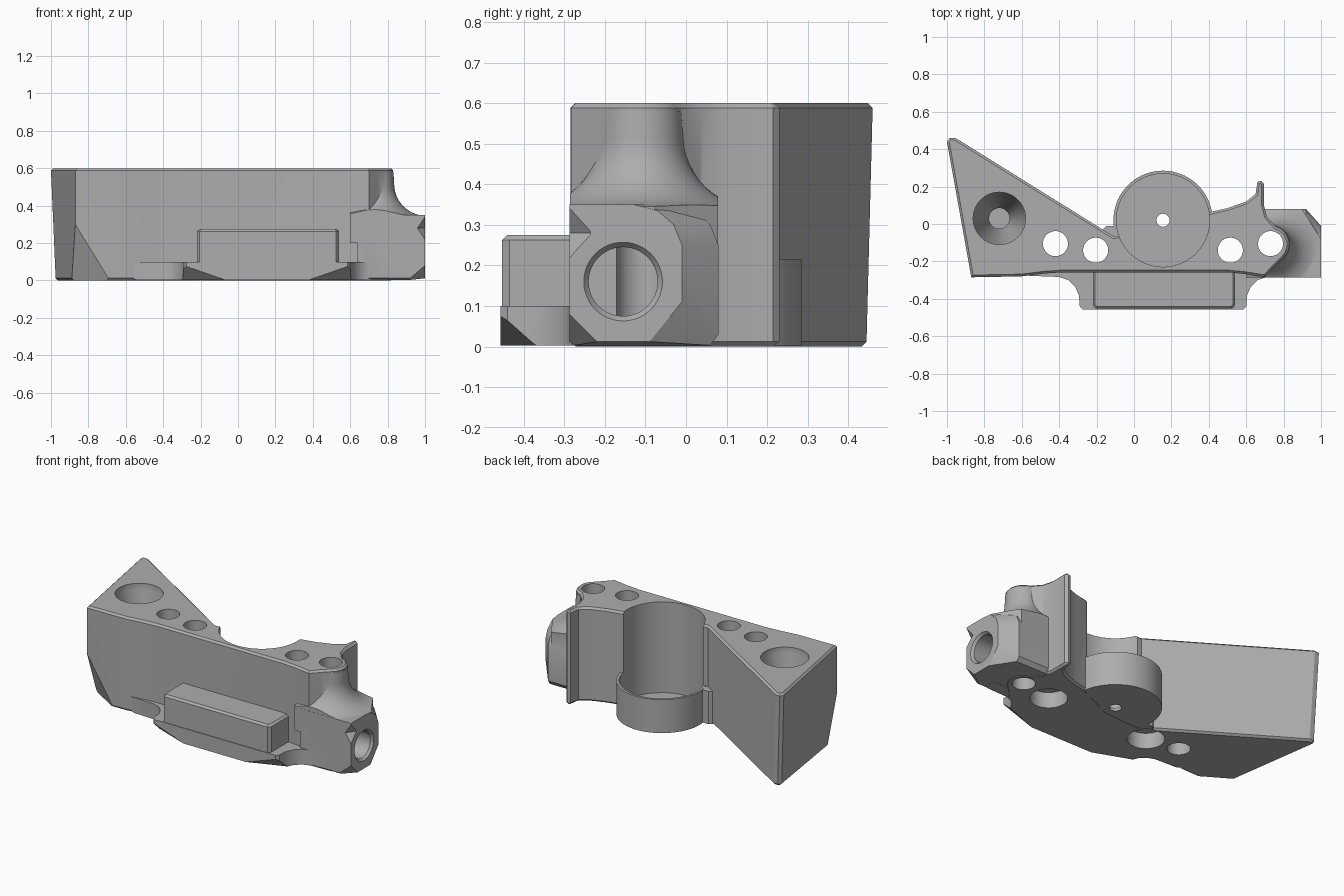
import bpy, bmesh, math
from mathutils import Vector

cube = bpy.data.objects.get("Cube")
if cube:
    bpy.data.objects.remove(cube, do_unlink=True)

grey = bpy.data.materials.new("plain grey")
grey.use_nodes = True
grey.diffuse_color = (0.42, 0.42, 0.42, 1)
grey.node_tree.nodes["Principled BSDF"].inputs["Base Color"].default_value = (0.42, 0.42, 0.42, 1)


def loft(name, rings):
    """Closed solid through rings of equal length."""
    bm = bmesh.new()
    loops = [[bm.verts.new(p) for p in ring] for ring in rings]
    n = len(loops[0])
    for a, b in zip(loops, loops[1:]):
        for i in range(n):
            j = (i + 1) % n
            bm.faces.new((a[i], a[j], b[j], b[i]))
    bm.faces.new(loops[0][::-1])
    bm.faces.new(loops[-1])
    bmesh.ops.recalc_face_normals(bm, faces=bm.faces)
    mesh = bpy.data.meshes.new(name)
    bm.to_mesh(mesh)
    bm.free()
    ob = bpy.data.objects.new(name, mesh)
    bpy.context.collection.objects.link(ob)
    mesh.materials.append(grey)
    return ob


def inset(outline, d):
    """Move a counter-clockwise outline inward by d."""
    out = []
    for i, p in enumerate(outline):
        p = Vector(p)
        e1 = (p - Vector(outline[i - 1])).normalized()
        e2 = (Vector(outline[(i + 1) % len(outline)]) - p).normalized()
        n1, n2 = Vector((-e1.y, e1.x)), Vector((-e2.y, e2.x))
        out.append(p + (n1 + n2) * d / max(0.5, 1 + n1.dot(n2)))
    return out


def prism(name, outline, z0, z1, low=0, high=0):
    """Extruded outline with chamfered bottom and top edges."""
    steps = [(low, z0)] if low else []
    steps += [(0, z0 + low), (0, z1 - high)]
    steps += [(high, z1)] if high else []
    return loft(name, [[(x, y, z) for x, y in inset(outline, d)] for d, z in steps])


def lathe(name, x, y, profile, sides=64):
    """Revolved solid about a vertical axis; profile is (radius, z)."""
    turn = [2 * math.pi * i / sides for i in range(sides)]
    return loft(name, [[(x + r * math.cos(a), y + r * math.sin(a), z) for a in turn]
                       for r, z in profile])


def combine(ob, other, operation):
    mod = ob.modifiers.new(operation, 'BOOLEAN')
    mod.operation, mod.solver, mod.object = operation, 'EXACT', other
    bpy.context.view_layer.objects.active = ob
    bpy.ops.object.modifier_apply(modifier=mod.name)
    bpy.data.objects.remove(other, do_unlink=True)


def slice_off(ob, a, b, c, inside):
    """Cut a corner along the plane a, b, c, keeping the inside point."""
    a, b, c = Vector(a), Vector(b), Vector(c)
    normal = (b - a).cross(c - a).normalized()
    if normal.dot(Vector(inside) - a) > 0:
        normal = -normal
    bm = bmesh.new()
    bm.from_mesh(ob.data)
    cut = bmesh.ops.bisect_plane(bm, geom=bm.verts[:] + bm.edges[:] + bm.faces[:],
                                 plane_co=a, plane_no=normal, clear_outer=True)
    edges = [e for e in cut["geom_cut"] if isinstance(e, bmesh.types.BMEdge)]
    bmesh.ops.holes_fill(bm, edges=edges)
    bmesh.ops.recalc_face_normals(bm, faces=bm.faces)
    bm.to_mesh(ob.data)
    bm.free()


# Full height body with wedge, fin and round post
post = [(0.73 + 0.1 * math.cos(math.radians(a)), -0.11 + 0.1 * math.sin(math.radians(a)))
        for a in range(-45, 76, 15)]
body = prism("bracket_body", [
    (-0.87, -0.285), (-0.6, -0.28), (-0.48, -0.265), (-0.38, -0.258), (0.5, -0.258),
    (0.6, -0.268), (0.7, -0.284), (0.75, -0.23)] + post + [
    (0.71, 0.04), (0.695, 0.1), (0.695, 0.215), (0.68, 0.23), (0.66, 0.225),
    (0.65, 0.16), (0.6, 0.12), (0.5, 0.085), (0.41, 0.065), (0.155, -0.05),
    (-0.11, -0.065), (-0.955, 0.46), (-0.985, 0.46), (-1, 0.44)], 0, 0.6, 0.012, 0.012)
for v in body.data.vertices:
    if v.co.x < -0.92 and v.co.z < 0.1:
        v.co += Vector((0.025, -0.015, 0))
slice_off(body, (-0.87, -0.285, 0.3), (-0.68, -0.285, 0), (-0.885, -0.16, 0), (0, 0, 0.3))

# Front flange with flared sides and cut lower corners
left = [(-0.56, -0.277), (-0.4, -0.283), (-0.35, -0.3), (-0.315, -0.335),
        (-0.295, -0.38), (-0.29, -0.44), (-0.275, -0.457)]
right = [(0.31 - x, y) for x, y in reversed(left)]
flange = prism("flange", left + right + [(0.87, -0.2), (-0.56, -0.2)], 0.002, 0.1)
for s in (-1, 1):
    x = lambda d: 0.155 + s * d
    slice_off(flange, (x(0.445), -0.457, 0.08), (x(0.215), -0.457, 0),
              (x(0.445), -0.37, 0), (0.155, -0.25, 0.09))
combine(body, flange, 'UNION')

# Raised front block
combine(body, prism("front_block", [(-0.22, -0.435), (-0.205, -0.453), (0.525, -0.453),
                                    (0.54, -0.435), (0.54, -0.2), (-0.22, -0.2)],
                    0.085, 0.275, 0, 0.012), 'UNION')

# Side boss tapering to its end face
end = [(-0.287, 0.08), (-0.22, 0.012), (-0.09, 0.012), (-0.01, 0.11),
       (-0.01, 0.25), (-0.03, 0.3), (-0.07, 0.335), (-0.13, 0.35), (-0.287, 0.35)]
wide = [(-0.287, 0.012), (-0.275, 0.003), (0.06, 0.003), (0.08, 0.03),
        (0.08, 0.25), (0.06, 0.3), (0.02, 0.335), (-0.05, 0.35), (-0.287, 0.35)]
combine(body, loft("side_boss", [[(x, y, z) for y, z in ring] for x, ring in
                                 ((0.64, wide), (0.92, wide), (1, end))]), 'UNION')

# Concave sweep from the post down to the boss
arc = [(0.28 + 0.175 * math.cos(a), 0.515 + 0.17 * math.sin(a))
       for a in [math.pi * (1.5 - i / 24) for i in range(13)]]
sweep = lathe("post_sweep", 0.73, -0.11, [(0.28, 0.2)] + arc + [(0.101, 0.58)])
clip = prism("sweep_limit", [(0.6, -0.286), (0.999, -0.286), (0.999, -0.08),
                             (0.9, 0.079), (0.6, 0.079)], 0.1, 0.7)
combine(sweep, clip, 'INTERSECT')
combine(body, sweep, 'UNION')

# Round cup and its small web
combine(body, lathe("cup", 0.155, 0.02, [(0.265, 0.001), (0.265, 0.215)], 96), 'UNION')
combine(body, prism("cup_web", [(-0.2, -0.06), (-0.05, -0.1), (-0.06, -0.01), (-0.15, -0.012)],
                    0.004, 0.213), 'UNION')
combine(body, lathe("cup_cavity", 0.155, 0.02, [(0.249, 0.02), (0.249, 0.8)], 96), 'DIFFERENCE')
combine(body, lathe("cup_hole", 0.155, 0.02, [(0.035, -0.1), (0.035, 0.1)], 32), 'DIFFERENCE')

# Vertical holes, with counterbores under the inner pair
for x, y, bore in ((-0.42, -0.105, 0), (-0.205, -0.14, 0.108),
                   (0.515, -0.14, 0.108), (0.73, -0.105, 0)):
    steps = [(bore, -0.1), (bore, 0.1), (0.067, 0.1)] if bore else [(0.067, -0.1)]
    combine(body, lathe("bolt_hole", x, y, steps + [(0.067, 0.8)], 48), 'DIFFERENCE')

# Conical pocket in the wedge
combine(body, lathe("cone_pocket", -0.72, 0.03, [(0.055, 0.3), (0.055, 0.34), (0.14, 0.56),
                                               (0.14, 0.8)]), 'DIFFERENCE')

# Sideways bore with a chamfered mouth
turn = [2 * math.pi * i / 48 for i in range(48)]
combine(body, loft("side_bore", [[(x, -0.155 + r * math.cos(a), 0.16 + r * math.sin(a)) for a in turn]
                                 for x, r in ((0.72, 0.085), (0.985, 0.085), (1.01, 0.105))]),
        'DIFFERENCE')

# Small pointed notch on the boss front edge
notch = [(0, 1), (1, 0), (0, -1), (-1, 0)]
combine(body, loft("edge_notch", [[(1.0 + 0.05 * u * k, y, 0.28 + 0.075 * v * k) for u, v in notch]
                                  for y, k in ((-0.32, 1.3), (-0.235, 0.05))]), 'DIFFERENCE')

# Smooth curves while keeping machined edges
bpy.ops.object.select_all(action='DESELECT')
body.select_set(True)
bpy.context.view_layer.objects.active = body
bpy.ops.object.shade_smooth_by_angle(angle=math.radians(28))
